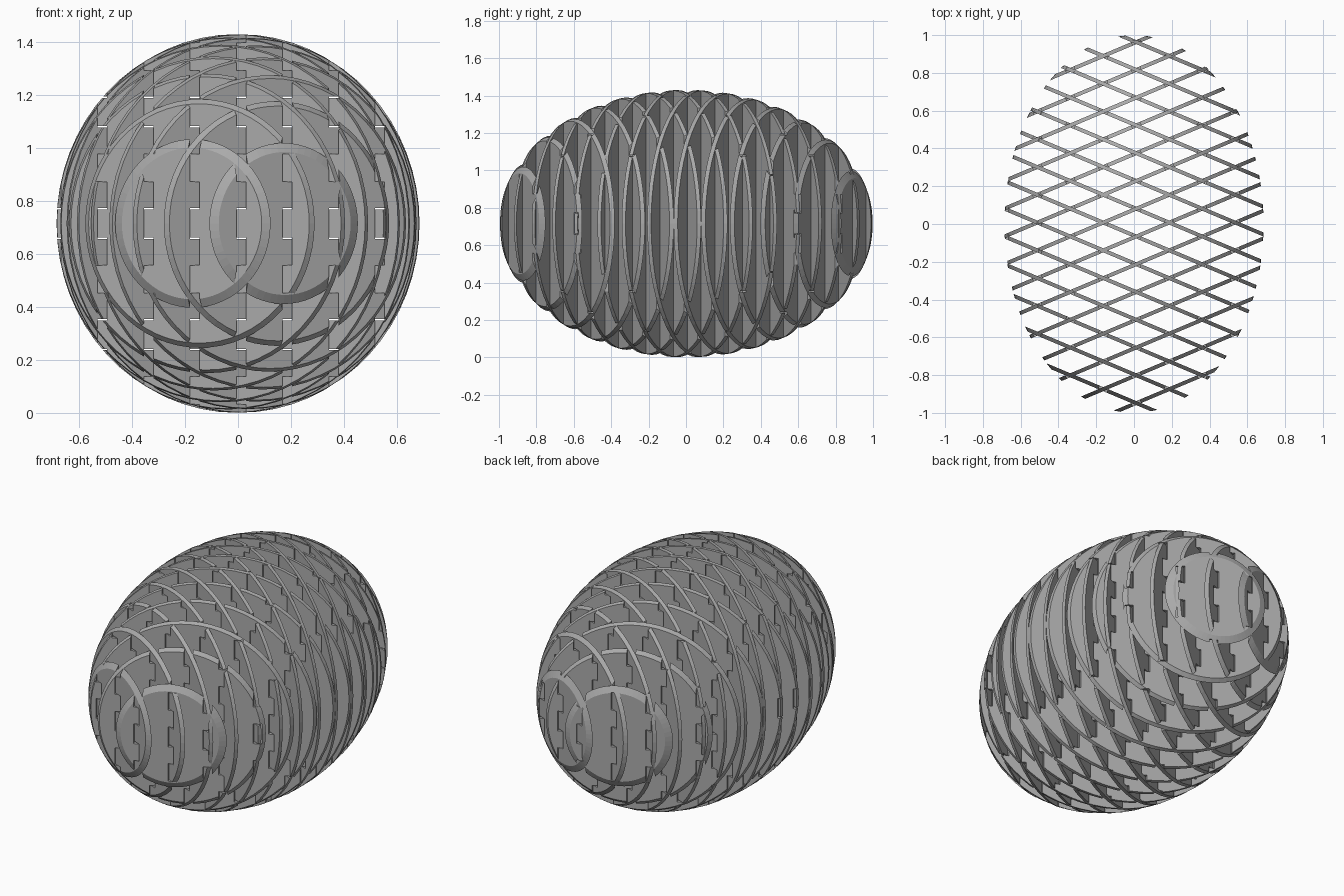
import bpy, bmesh, math
from mathutils import Matrix

# Overall egg shape and lattice layout
RX, RZ = 0.686, 0.715          # half width, half height (half length is 1)
SLOPE = 0.421                  # plan slope of the slices
PITCH, COUNT = 0.147, 14       # slice spacing and number per direction
THICK = 0.02
BAND = 0.105                   # height of one slot
SEGMENTS = 64
ANGLE = math.atan(SLOPE)
START = {1: -0.953, -1: -0.943}  # first slice of each direction

cube = bpy.data.objects.get("Cube")
if cube:
    bpy.data.objects.remove(cube, do_unlink=True)

grey = bpy.data.materials.new("mid grey")
grey.use_nodes = True
colour = (0.4, 0.4, 0.4, 1)
grey.diffuse_color = colour
grey.node_tree.nodes["Principled BSDF"].inputs["Base Color"].default_value = colour


def add_object(name, bm):
    bmesh.ops.recalc_face_normals(bm, faces=bm.faces)
    mesh = bpy.data.meshes.new(name)
    bm.to_mesh(mesh)
    bm.free()
    mesh.materials.append(grey)
    obj = bpy.data.objects.new(name, mesh)
    bpy.context.collection.objects.link(obj)
    return obj


def section_ring(bm, slope, c):
    """Ellipse where the upright plane y = slope * x + c cuts the egg."""
    k = 1 + (slope * RX) ** 2
    scale = math.sqrt(1 - c * c / k)
    mid = -slope * c * RX ** 2 / k
    half = RX * scale / math.sqrt(k)
    ring = []
    for i in range(SEGMENTS):
        t = math.tau * i / SEGMENTS
        x = mid + half * math.cos(t)
        ring.append(bm.verts.new((x, slope * x + c, RZ + RZ * scale * math.sin(t))))
    return ring


def make_slice(name, slope, c):
    bm = bmesh.new()
    shift = THICK / 2 / math.cos(ANGLE)
    front = section_ring(bm, slope, c - shift)
    back = section_ring(bm, slope, c + shift)
    bm.faces.new(front)
    bm.faces.new(back[::-1])
    for i in range(SEGMENTS):
        j = (i + 1) % SEGMENTS
        bm.faces.new((front[i], back[i], back[j], front[j]))
    return add_object(name, bm)


def make_slot_cutter(name, side):
    """Boxes at every crossing, in alternate height bands per direction."""
    bm = bmesh.new()
    cross = 2 * ANGLE
    width = THICK / math.sin(cross) + THICK / math.tan(cross)
    for i in range(COUNT):
        for j in range(COUNT):
            ca = START[1] + PITCH * i
            cb = START[-1] + PITCH * j
            x = (cb - ca) / (2 * SLOPE)
            y = SLOPE * x + ca
            if (x / RX) ** 2 + y * y > 1.1:
                continue
            for k in range(-7, 8):
                if (k % 2 == 0) != (side == 1):
                    continue
                gap = 0.012 if k % 4 == 0 else -0.001
                place = (Matrix.Translation((x, y, RZ + k * BAND))
                         @ Matrix.Rotation(side * ANGLE, 4, 'Z')
                         @ Matrix.Diagonal((width, THICK * 3, BAND + gap, 1)))
                bmesh.ops.create_cube(bm, size=1, matrix=place)
    cutter = add_object(name, bm)
    cutter.hide_render = True
    cutter.hide_set(True)
    cutter.display_type = 'WIRE'
    return cutter


# Two crossing sets of interlocking slices
for side, label in ((1, "rising"), (-1, "falling")):
    cutter = make_slot_cutter(label + "_slot_cutter", side)
    for n in range(COUNT):
        piece = make_slice(f"{label}_slice_{n + 1}", side * SLOPE, START[side] + PITCH * n)
        slots = piece.modifiers.new("slots", 'BOOLEAN')
        slots.operation = 'DIFFERENCE'
        slots.solver = 'EXACT'
        slots.object = cutter
